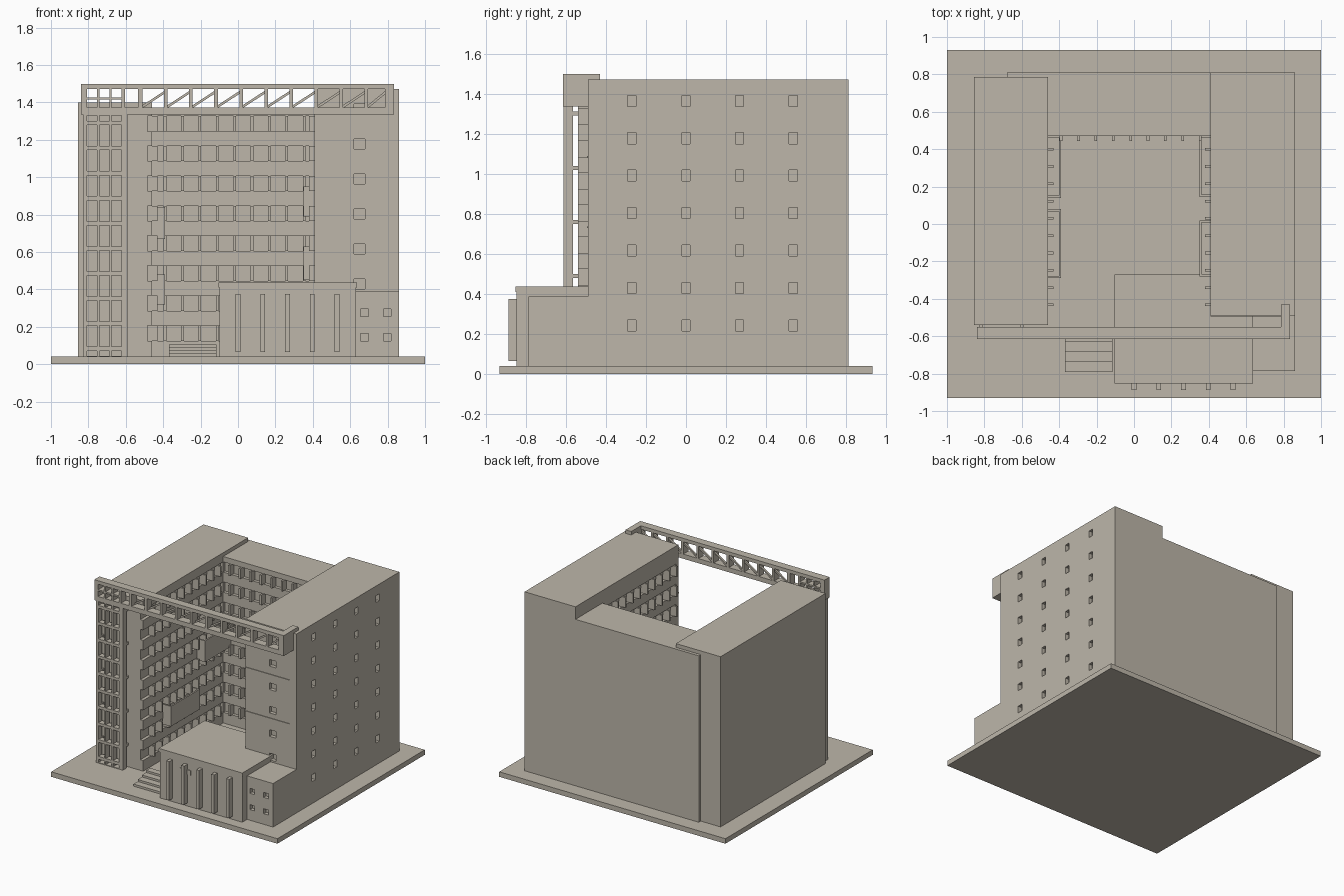
import bpy, bmesh, math
from mathutils import Matrix, Vector

if "Cube" in bpy.data.objects:
    bpy.data.objects.remove(bpy.data.objects["Cube"])

stone = bpy.data.materials.new("warm_grey_stone")
stone.diffuse_color = (0.51, 0.47, 0.40, 1)
stone.use_nodes = True
stone.node_tree.nodes["Principled BSDF"].inputs["Base Color"].default_value = stone.diffuse_color


def add_box(bm, b):
    """b = (x0, x1, y0, y1, z0, z1)"""
    x0, x1, y0, y1, z0, z1 = b
    m = Matrix.Translation(((x0 + x1) / 2, (y0 + y1) / 2, (z0 + z1) / 2))
    m = m @ Matrix.Diagonal((x1 - x0, y1 - y0, z1 - z0, 1))
    bmesh.ops.create_cube(bm, size=1, matrix=m)


def boxes(name, items):
    bm = bmesh.new()
    for b in items:
        add_box(bm, b)
    me = bpy.data.meshes.new(name)
    bm.to_mesh(me)
    bm.free()
    me.materials.append(stone)
    ob = bpy.data.objects.new(name, me)
    bpy.context.collection.objects.link(ob)
    return ob


def carve(ob, cuts):
    """Subtract a set of separate boxes and bake the result."""
    cutter = boxes("cutter", cuts)
    cutter.hide_render = True
    mod = ob.modifiers.new("cut", 'BOOLEAN')
    mod.operation = 'DIFFERENCE'
    mod.solver = 'EXACT'
    mod.object = cutter
    dg = bpy.context.evaluated_depsgraph_get()
    me = bpy.data.meshes.new_from_object(ob.evaluated_get(dg))
    ob.modifiers.clear()
    ob.data = me
    bpy.data.objects.remove(cutter)


G = 0.04                                        # ground slab top
rows = [0.125 + 0.16 * k for k in range(8)]     # courtyard window bands
H = 0.082
D = 0.025                                       # recess depth

boxes("ground_slab", [(-1, 1, -0.93, 0.93, 0, G)])

# Left wing with window bands open at its front end
left = boxes("left_wing", [(-0.855, -0.46, -0.54, 0.785, G, 1.40)])
carve(left, [(-0.46 - D, -0.40, -0.60, 0.47, z, z + H) for z in rows])

# Back wing
back = boxes("back_wing", [(-0.68, 0.412, 0.47, 0.81, G, 1.37)])
carve(back, [(-0.46, 0.40, 0.40, 0.47 + D, z, z + H) for z in rows])

# Right wing: courtyard bands, outer windows and front windows
right = boxes("right_wing", [(0.41, 0.86, -0.49, 0.81, G, 1.47)])
cuts = [(0.36, 0.41 + D, -0.46, 0.47, z, z + H) for z in rows]
for k in range(7):
    z = 0.215 + 0.187 * k
    cuts += [(0.83, 0.90, y - 0.021, y + 0.021, z, z + 0.055)
             for y in (-0.27, 0, 0.267, 0.535)]
    if k:
        cuts.append((0.62, 0.68, -0.53, -0.46, z, z + 0.053))
carve(right, cuts)
boxes("right_wing_ledges", [(0.41, 0.80, -0.495, -0.485, z, z + 0.008)
                            for z in (0.73, 1.08)])

# Low annex in front of the right wing
annex = boxes("low_annex", [(0.63, 0.86, -0.785, -0.488, G, 0.388)])
carve(annex, [(x, x + 0.042, -0.83, -0.755, z, z + 0.04)
              for x in (0.655, 0.777) for z in (0.125, 0.255)])

# Fins dividing the courtyard windows
ys = [0.40 - 0.0925 * k for k in range(10)]
boxes("left_fins", [(-0.487, -0.43, y - 0.007, y + 0.007, z, z + H)
                    for y in ys for z in rows])
boxes("right_fins", [(0.38, 0.437, y - 0.007, y + 0.007, z, z + H)
                     for y in ys for z in rows])
boxes("back_fins", [(x - 0.007, x + 0.007, 0.443, 0.497, z, z + H)
                    for x in [-0.39 + 0.093 * k for k in range(9)] for z in rows])


# Courtyard balconies: floor, outer parapet and end walls
def balcony(name, xw, xo, y0, y1, z0, z1):
    t = 0.012
    a, b = sorted((xw, xo))
    s = 1 if xo > xw else -1
    p, q = sorted((xo, xo - s * t))
    boxes(name, [(a, b, y0, y1, z0, z0 + t), (p, q, y0, y1, z0, z1),
                 (a, b, y0, y0 + t, z0, z1), (a, b, y1 - t, y1, z0, z1)])


balcony("left_front_balcony", -0.465, -0.39, -0.29, 0.08, 0.32, 0.48)
balcony("left_rear_balcony", -0.465, -0.39, 0.14, 0.475, 0.67, 0.84)
balcony("right_front_balcony", 0.415, 0.35, -0.28, 0.02, 0.45, 0.63)
balcony("right_rear_balcony", 0.415, 0.35, 0.145, 0.475, 0.79, 0.95)

# Entrance hall, roof slab and front fins
boxes("entrance_hall", [(-0.10, 0.63, -0.845, -0.275, G, 0.415)])
boxes("entrance_roof", [(-0.105, 0.635, -0.852, -0.27, 0.41, 0.437)])
boxes("entrance_fins", [(x - 0.013, x + 0.013, -0.887, -0.84, 0.065, 0.375)
                        for x in (0, 0.132, 0.265, 0.397, 0.53)])
boxes("entrance_plate", [(0.08, 0.178, -0.852, -0.844, 0.295, 0.332)])

# Entrance steps
boxes("steps", [(-0.37, -0.115, -0.79 + 0.053 * k, -0.58, G - 0.005, 0.057 + 0.016 * k)
                for k in range(4)])

# Lattice tower in front of the left wing
tower = boxes("lattice_tower", [(-0.828, -0.59, -0.612, -0.565, G, 1.34)])
cols = [-0.806 + 0.065 * k for k in range(3)]
zs = [(G + 0.005, 0.07)] + [(0.094 + 0.134 * k, 0.206 + 0.134 * k) for k in range(9)]
zs.append((1.30, 1.33))
carve(tower, [(x, x + 0.053, -0.66, -0.52, a, b) for x in cols for a, b in zs])
boxes("tower_ties", [(x, x + 0.02, -0.57, -0.535, z, z + 0.02)
                     for x in (-0.828, -0.61) for z in (0.21, 0.48, 0.75, 1.02, 1.29)])

# Roof frame spanning the courtyard, with a return at the right end
frame = boxes("roof_frame", [(-0.84, 0.835, -0.615, -0.55, 1.335, 1.498)])
holes = [-0.51 + 0.134 * k for k in range(10)]
cuts = [(x, min(x + 0.115, 0.787), -0.66, -0.50, 1.372, 1.47) for x in holes]
cuts.append((-0.605, -0.535, -0.66, -0.50, 1.372, 1.47))
cuts += [(x, x + 0.053, -0.66, -0.50, a, b) for x in cols
         for a, b in ((1.372, 1.415), (1.427, 1.47))]
carve(frame, cuts)
boxes("roof_frame_return", [(0.785, 0.835, -0.56, -0.43, 1.335, 1.498)])

# Diagonal braces inside the roof frame
bm = bmesh.new()
for x in holes:
    x1 = min(x + 0.115, 0.787)
    d = Vector((x1 - x, 0, 0.075))
    m = Matrix.Translation(((x + x1) / 2, -0.565, 1.415))
    m = m @ Matrix.Rotation(-math.atan2(d.z, d.x), 4, 'Y')
    m = m @ Matrix.Diagonal((d.length + 0.01, 0.015, 0.013, 1))
    bmesh.ops.create_cube(bm, size=1, matrix=m)
me = bpy.data.meshes.new("roof_frame_braces")
bm.to_mesh(me)
bm.free()
me.materials.append(stone)
bpy.context.collection.objects.link(bpy.data.objects.new("roof_frame_braces", me))
